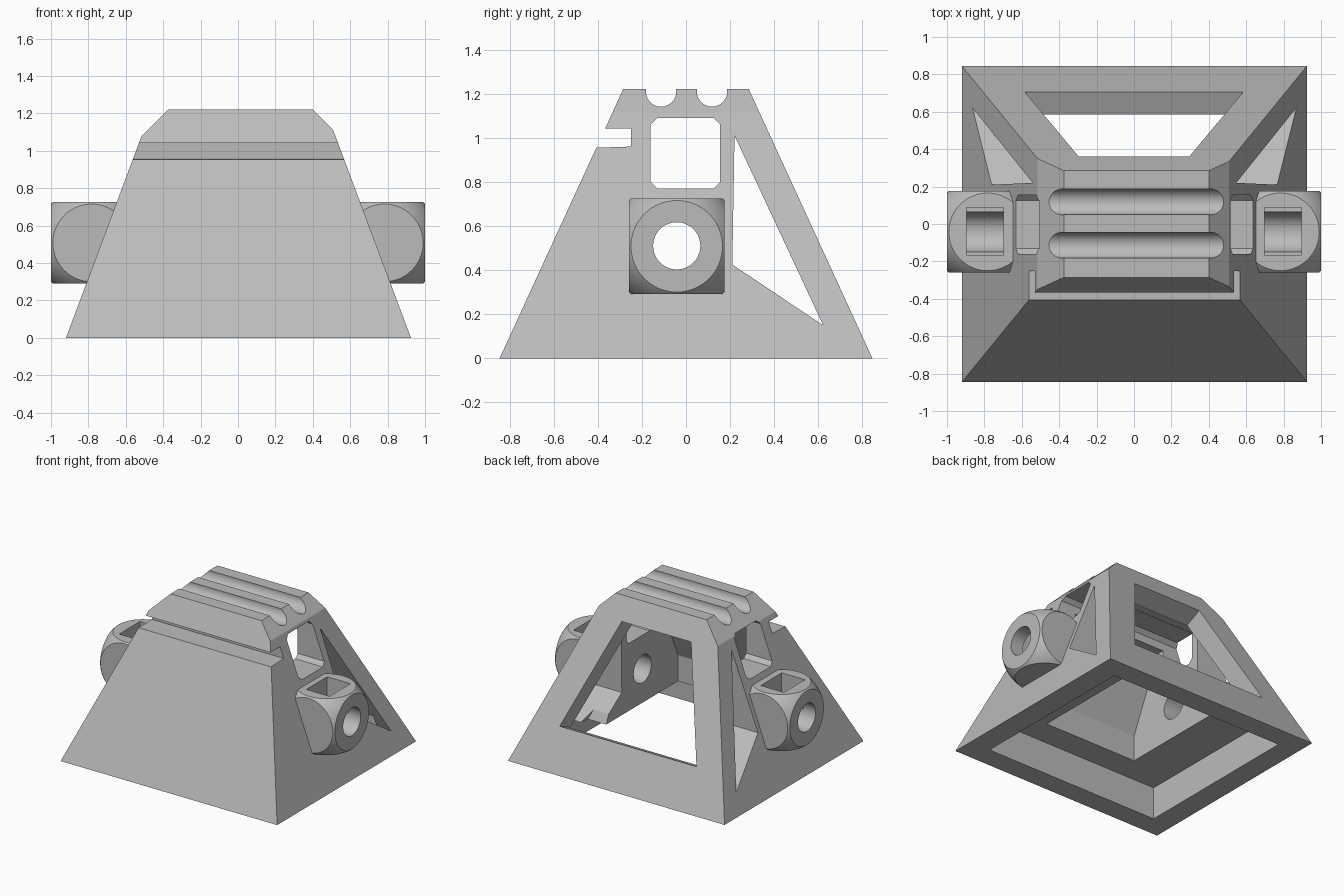
import bpy, bmesh, math
from mathutils import Vector

if "Cube" in bpy.data.objects:
    bpy.data.objects.remove(bpy.data.objects["Cube"])

grey = bpy.data.materials.new("light grey")
grey.diffuse_color = (0.5, 0.5, 0.5, 1)
grey.use_nodes = True
grey.node_tree.nodes["Principled BSDF"].inputs["Base Color"].default_value = grey.diffuse_color


def finish(name, bm):
    """Turn a bmesh into a named grey object."""
    bmesh.ops.recalc_face_normals(bm, faces=bm.faces)
    mesh = bpy.data.meshes.new(name)
    bm.to_mesh(mesh)
    bm.free()
    mesh.materials.append(grey)
    ob = bpy.data.objects.new(name, mesh)
    bpy.context.collection.objects.link(ob)
    return ob


def prism(name, start, end):
    """Solid between two matching outlines."""
    bm = bmesh.new()
    a = [bm.verts.new(p) for p in start]
    b = [bm.verts.new(p) for p in end]
    bm.faces.new(a)
    bm.faces.new(b)
    n = len(a)
    for i in range(n):
        bm.faces.new((a[i], a[(i + 1) % n], b[(i + 1) % n], b[i]))
    return finish(name, bm)


def prism_x(name, outline, half):
    """Extrude a (y, z) outline sideways."""
    return prism(name, [(-half, y, z) for y, z in outline],
                 [(half, y, z) for y, z in outline])


def box(name, lo, hi):
    return prism_x_between(name, lo, hi)


def prism_x_between(name, lo, hi):
    yz = [(lo[1], lo[2]), (hi[1], lo[2]), (hi[1], hi[2]), (lo[1], hi[2])]
    return prism(name, [(lo[0], y, z) for y, z in yz], [(hi[0], y, z) for y, z in yz])


def circle(cy, cz, r, n=48):
    return [(cy + r * math.cos(2 * math.pi * i / n), cz + r * math.sin(2 * math.pi * i / n))
            for i in range(n)]


def combine(target, tool, operation):
    """Apply a boolean and delete the tool."""
    mod = target.modifiers.new("cut", 'BOOLEAN')
    mod.operation, mod.solver, mod.object = operation, 'EXACT', tool
    bpy.context.view_layer.objects.active = target
    bpy.ops.object.modifier_apply(modifier=mod.name)
    bpy.data.objects.remove(tool, do_unlink=True)


# Tapered body with bevelled top side edges
H = 1.22
body = prism("body",
             [(-.92, -.845, 0), (.925, -.845, 0), (.925, .845, 0), (-.92, .845, 0)],
             [(-.463, -.285, H), (.468, -.285, H), (.468, .285, H), (-.463, .285, H)])
bm = bmesh.new()
bm.from_mesh(body.data)
for x, side in ((.40, 1), (-.375, -1)):
    cut = bmesh.ops.bisect_plane(bm, geom=bm.verts[:] + bm.edges[:] + bm.faces[:],
                                 plane_co=(x, 0, H), plane_no=(side, 0, 1), clear_outer=True)
    bmesh.ops.holes_fill(bm, edges=bm.edges[:])
bmesh.ops.remove_doubles(bm, verts=bm.verts[:], dist=1e-4)
bmesh.ops.recalc_face_normals(bm, faces=bm.faces)
bm.to_mesh(body.data)
bm.free()

# Hollow inside: wide pocket at the base, narrower chamber above
combine(body, box("pocket", (-.75, -.68, -.1), (.75, .68, .25)), 'DIFFERENCE')
combine(body, prism_x("chamber", [(-.475, .2), (-.475, .45), (-.222, 1), (.222, 1),
                                  (.475, .45), (.475, .2)], .4), 'DIFFERENCE')

# Back window, cut square to the sloping back
outline = [Vector(p) for p in ((-.583, .705, .305), (.583, .705, .305),
                               (.295, .36, 1.057), (-.295, .36, 1.057))]
out = Vector((0, .909, .417))
combine(body, prism("back_window", [p + out * .1 for p in outline],
                    [p - out * .3 for p in outline]), 'DIFFERENCE')

# Side knobs: cubes rounded by a sphere
Y, Z, S = -.042, .508, .2175
for side in (-1, 1):
    cx = side * (1 - S)
    knob = box("knob", (cx - S, Y - S, Z - S), (cx + S, Y + S, Z + S))
    bm = bmesh.new()
    bmesh.ops.create_uvsphere(bm, u_segments=64, v_segments=32, radius=.301)
    bmesh.ops.translate(bm, verts=bm.verts, vec=(cx, Y, Z))
    combine(knob, finish("ball", bm), 'INTERSECT')
    combine(body, knob, 'UNION')
    px = side * .797
    combine(body, box("knob_pocket", (px - .099, Y - .125, Z), (px + .099, Y + .13, .9)),
            'DIFFERENCE')

# Cross holes: round bore, square window, triangular window, front slot
c, lo, hi, b, t = .03, -.16, .155, .77, 1.09
octagon = [(lo + c, b), (hi - c, b), (hi, b + c), (hi, t - c),
           (hi - c, t), (lo + c, t), (lo, t - c), (lo, b + c)]
combine(body, prism_x("bore", circle(Y, .51, .107), 1.2), 'DIFFERENCE')
combine(body, prism_x("square_window", octagon, 1.2), 'DIFFERENCE')
combine(body, prism_x("triangle_window", [(.22, 1.01), (.21, .425), (.622, .15)], 1.2),
        'DIFFERENCE')
combine(body, prism_x("slot", [(-.6, .955), (-.4, .955), (-.25, .96), (-.25, 1.042),
                               (-.6, 1.042)], 1.2), 'DIFFERENCE')

# Two round grooves across the top
for y in (-.113, .118):
    combine(body, prism_x("groove", circle(y, 1.21, .069), 1.2), 'DIFFERENCE')

bpy.ops.object.select_all(action='DESELECT')
body.select_set(True)
bpy.context.view_layer.objects.active = body
bpy.ops.object.shade_smooth_by_angle(angle=math.radians(20))
